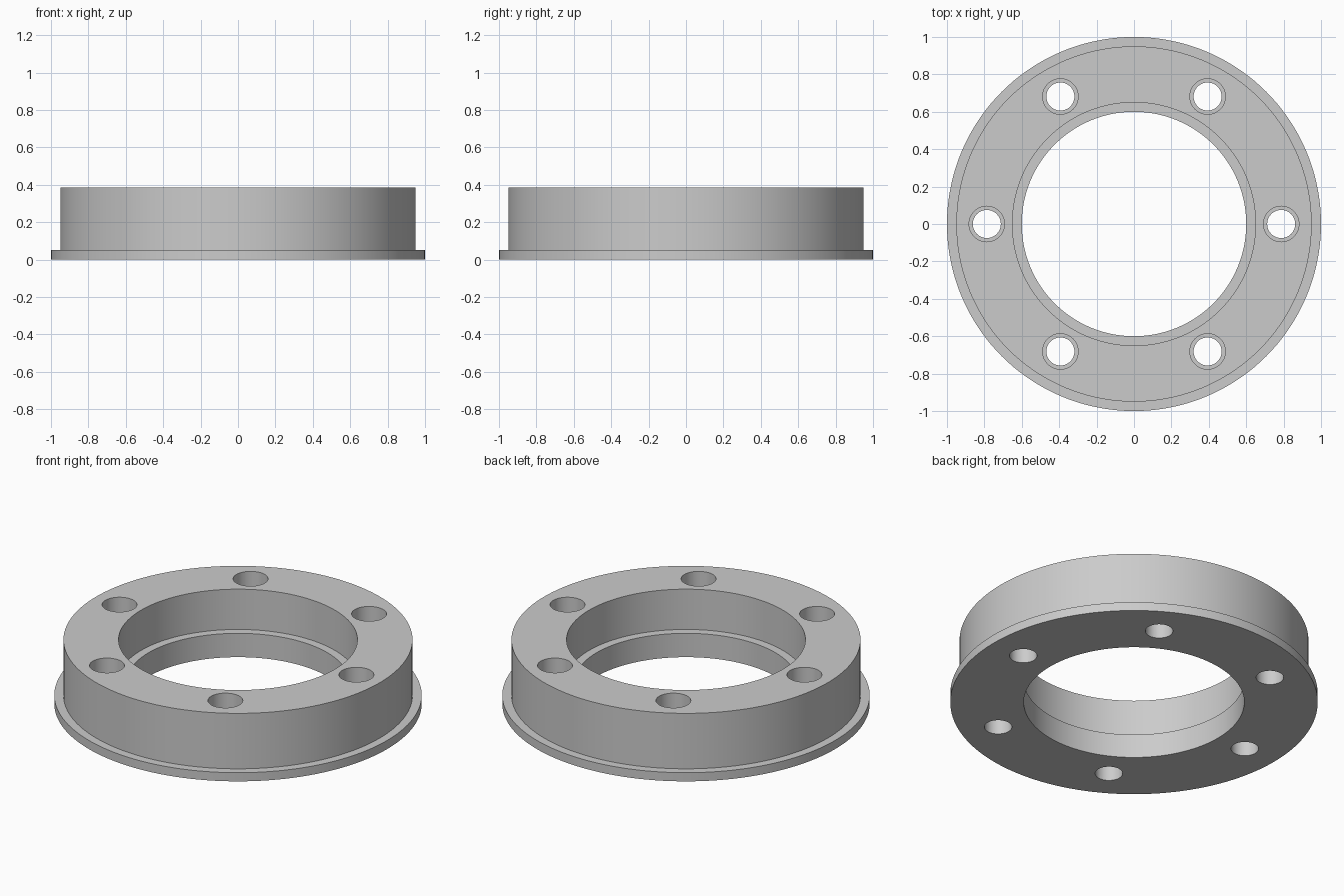
import bpy
import bmesh
from math import cos, sin, pi, radians

cube = bpy.data.objects.get("Cube")
if cube:
    bpy.data.objects.remove(cube, do_unlink=True)

HEIGHT, LIP, STEP = 0.385, 0.052, 0.143
BOLT_CIRCLE, BOLTS = 0.787, 6

metal = bpy.data.materials.new("light grey metal")
metal.use_nodes = True
grey = (0.6, 0.6, 0.6, 1)
metal.diffuse_color = grey
metal.node_tree.nodes["Principled BSDF"].inputs["Base Color"].default_value = grey


def lathe(bm, profile, segments, cx=0, cy=0, ring=True):
    """Revolve (radius, z) points: a closed ring, or a capped solid."""
    loops = []
    for r, z in profile:
        angles = [2 * pi * i / segments for i in range(segments)]
        loops.append([bm.verts.new((cx + r * cos(a), cy + r * sin(a), z)) for a in angles])
    pairs = list(zip(loops, loops[1:]))
    if ring:
        pairs.append((loops[-1], loops[0]))
    else:
        bm.faces.new(loops[0][::-1])
        bm.faces.new(loops[-1])
    for low, high in pairs:
        for i in range(segments):
            j = (i + 1) % segments
            bm.faces.new((low[i], low[j], high[j], high[i]))


def make_object(name, bm):
    bmesh.ops.recalc_face_normals(bm, faces=bm.faces)
    mesh = bpy.data.meshes.new(name)
    bm.to_mesh(mesh)
    bm.free()
    mesh.materials.append(metal)
    obj = bpy.data.objects.new(name, mesh)
    bpy.context.collection.objects.link(obj)
    return obj


# Flanged ring with a stepped bore
bm = bmesh.new()
lathe(bm, [(0.6, 0), (1, 0), (1, LIP), (0.95, LIP),
           (0.95, HEIGHT), (0.65, HEIGHT), (0.65, STEP), (0.6, STEP)], 144)
ring = make_object("flanged_ring", bm)

# Counterbored bolt holes
bm = bmesh.new()
for i in range(BOLTS):
    a = 2 * pi * i / BOLTS
    lathe(bm, [(0.075, -0.1), (0.075, STEP + 0.001), (0.095, STEP + 0.001), (0.095, HEIGHT + 0.1)],
          48, BOLT_CIRCLE * cos(a), BOLT_CIRCLE * sin(a), ring=False)
cutter = make_object("bolt_hole_cutter", bm)
cutter.hide_render = True

bpy.ops.object.select_all(action='DESELECT')
bpy.context.view_layer.objects.active = ring
ring.select_set(True)
holes = ring.modifiers.new("bolt holes", 'BOOLEAN')
holes.operation = 'DIFFERENCE'
holes.solver = 'EXACT'
holes.object = cutter
bpy.ops.object.modifier_apply(modifier=holes.name)
bpy.data.objects.remove(cutter, do_unlink=True)

# Smooth walls, crisp rims
bpy.ops.object.shade_smooth_by_angle(angle=radians(30))
